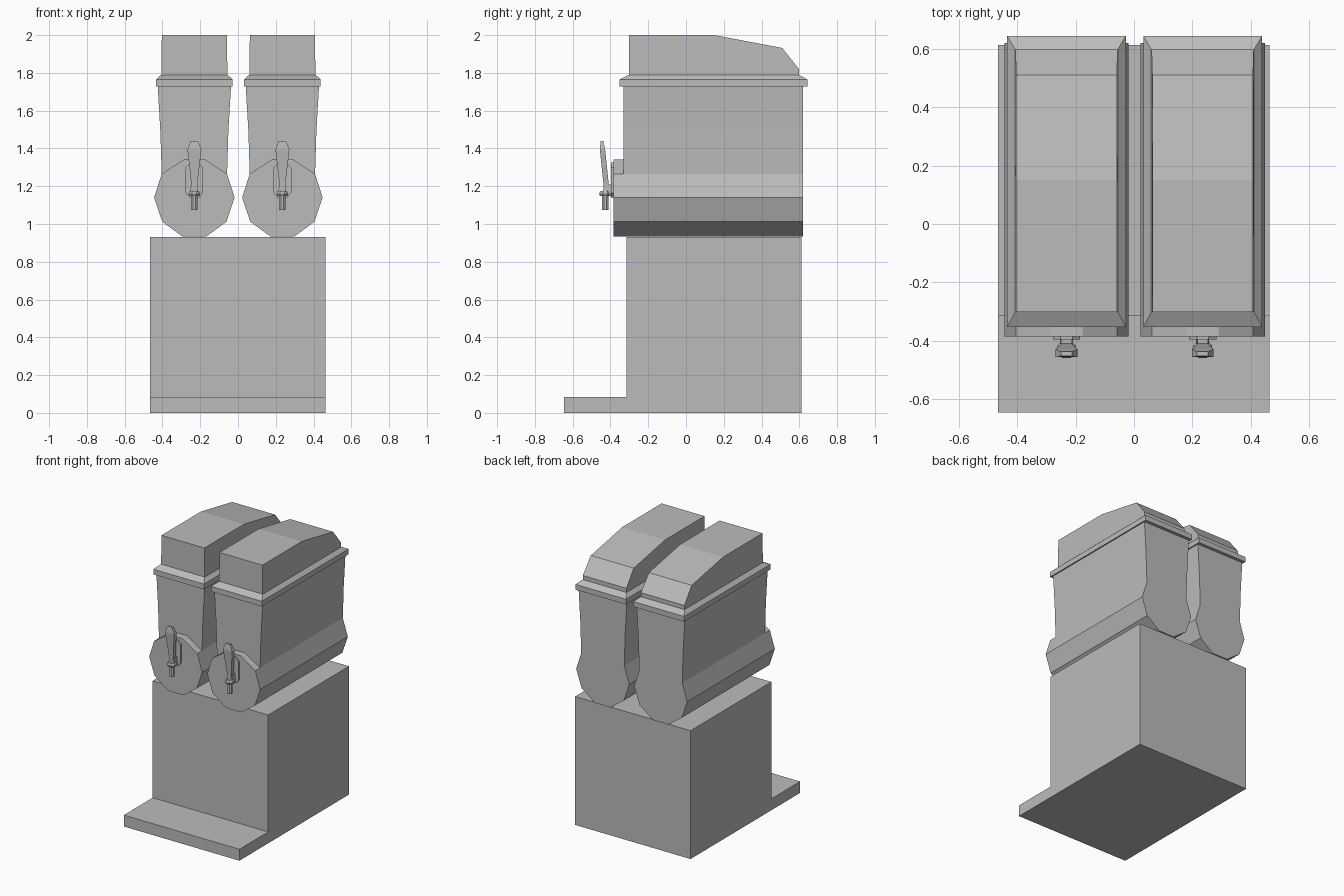
import bpy, bmesh

cube = bpy.data.objects.get("Cube")
if cube:
    bpy.data.objects.remove(cube, do_unlink=True)

grey = bpy.data.materials.new("plain grey")
grey.use_nodes = True
colour = (0.5, 0.5, 0.5, 1)
grey.diffuse_color = colour
grey.node_tree.nodes["Principled BSDF"].inputs["Base Color"].default_value = colour


def loft(name, rings):
    """Skin a closed solid through matching rings of points."""
    bm = bmesh.new()
    loops = [[bm.verts.new(p) for p in ring] for ring in rings]
    n = len(loops[0])
    for a, b in zip(loops, loops[1:]):
        for i in range(n):
            j = (i + 1) % n
            bm.faces.new((a[i], a[j], b[j], b[i]))
    bm.faces.new(loops[0])
    bm.faces.new(loops[-1])
    bmesh.ops.recalc_face_normals(bm, faces=bm.faces)
    mesh = bpy.data.meshes.new(name)
    bm.to_mesh(mesh)
    bm.free()
    mesh.materials.append(grey)
    obj = bpy.data.objects.new(name, mesh)
    bpy.context.collection.objects.link(obj)
    return obj


def rect(w, y0, y1, z, cx=0):
    return [(cx - w, y0, z), (cx + w, y0, z), (cx + w, y1, z), (cx - w, y1, z)]


def mirrored(half):
    """Complete a half outline of (half width, z) about the centre line."""
    return half + [(-x, z) for x, z in reversed(half)]


def extrude_y(name, outline, y0, y1, cx):
    return loft(name, [[(cx + x, y, z) for x, z in outline] for y in (y0, y1)])


def extrude_x(name, outline, levels):
    """Side profile of (y, z) carried between two x positions."""
    return loft(name, [[(x, y, z) for y, z in outline] for x in levels])


def turned(name, cx, cy, profile, sides=8):
    """Low-poly round part from (radius, z) pairs."""
    from math import cos, sin, tau
    return loft(name, [[(cx + r * cos(tau * (i + .5) / sides),
                         cy + r * sin(tau * (i + .5) / sides), z)
                        for i in range(sides)] for r, z in profile])


# Cabinet with drip shelf in one L-shaped side profile
extrude_x("cabinet", [(-.645, 0), (.612, 0), (.612, .932), (-.315, .932),
                      (-.315, .083), (-.645, .083)], (-.465, .463))

barrel = [(.062, .933), (.17, 1.012), (.213, 1.14), (.173, 1.265)]
tank = barrel + [(.18, 1.49), (.194, 1.73)]

for side, cx in (("right", -.231), ("left", .235)):
    # Tank and the barrel collar that stands out at its front
    extrude_y(side + "_tank", mirrored(tank), -.33, .62, cx)
    extrude_y(side + "_barrel_front", mirrored(barrel + [(.055, 1.342)]), -.385, -.33, cx)

    # Rim with sloping upper edge
    loft(side + "_rim", [rect(.203, -.352, .643, 1.727, cx),
                         rect(.203, -.352, .643, 1.765, cx),
                         rect(.176, -.302, .598, 1.79, cx)])

    # Lid, sloping down at the back
    lid = extrude_x(side + "_lid", [(-.302, 1.785), (-.302, 2), (.15, 2),
                                    (.51, 1.932), (.598, 1.82), (.598, 1.785)],
                    (cx - .175, cx + .175))
    for v in lid.data.vertices:
        if v.co.z > 1.9:
            v.co.x = cx + (v.co.x - cx) * .985

    # Tap: back plate, stem, collar, nozzle and lever
    extrude_y(side + "_tap_plate", mirrored([(.026, 1.14), (.047, 1.165), (.047, 1.3),
                                             (.02, 1.325)]), -.396, -.38, cx)
    loft(side + "_tap_stem", [rect(.022, -.44, -.39, 1.15, cx),
                              rect(.018, -.43, -.39, 1.21, cx)])
    turned(side + "_tap_collar", cx, -.428, [(.03, 1.148), (.034, 1.16), (.026, 1.175)])
    turned(side + "_tap_nozzle", cx, -.428, [(.018, 1.073), (.018, 1.17)])
    loft(side + "_tap_lever", [rect(.013, -.438, -.405, 1.165, cx),
                               rect(.017, -.438, -.41, 1.22, cx),
                               rect(.037, -.456, -.428, 1.395, cx),
                               rect(.019, -.452, -.437, 1.44, cx)])
